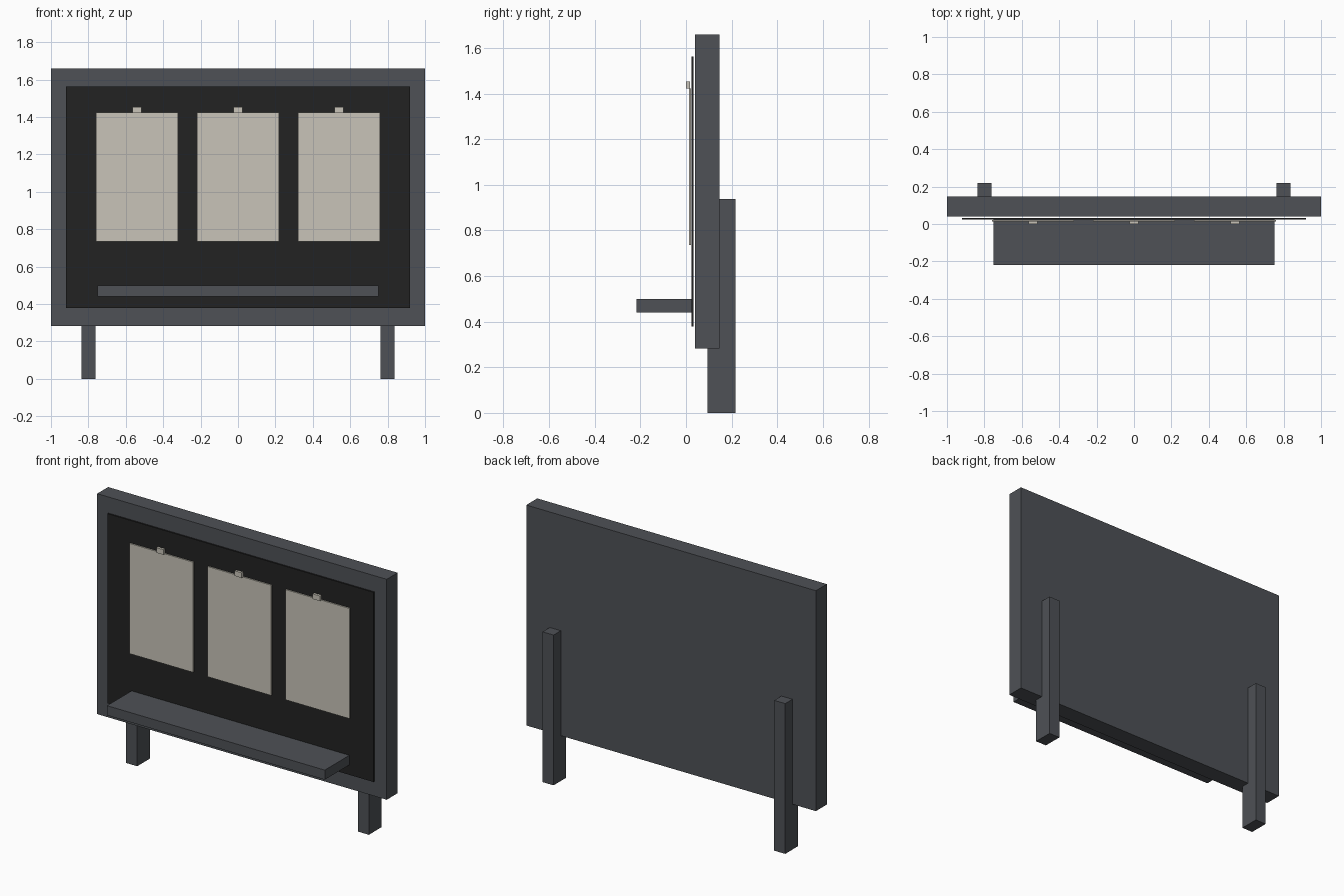
import bpy
import bmesh
from mathutils import Vector

if "Cube" in bpy.data.objects:
    bpy.data.objects.remove(bpy.data.objects["Cube"])


def linear(c):
    c /= 255
    return c / 12.92 if c <= 0.04045 else ((c + 0.055) / 1.055) ** 2.4


def material(name, r, g, b):
    m = bpy.data.materials.new(name)
    m.diffuse_color = (linear(r), linear(g), linear(b), 1)
    m.use_nodes = True
    m.node_tree.nodes["Principled BSDF"].inputs["Base Color"].default_value = m.diffuse_color
    return m


def box(name, x, y, z, mat):
    """Box from (min, max) ranges on each axis."""
    bm = bmesh.new()
    bmesh.ops.create_cube(bm, size=1)
    lo, hi = Vector((x[0], y[0], z[0])), Vector((x[1], y[1], z[1]))
    for v in bm.verts:
        v.co = (lo + hi) / 2 + v.co * (hi - lo)
    me = bpy.data.meshes.new(name)
    bm.to_mesh(me)
    bm.free()
    me.materials.append(mat)
    ob = bpy.data.objects.new(name, me)
    bpy.context.collection.objects.link(ob)
    return ob


slate = material("slate grey", 78, 81, 86)
black = material("board black", 34, 34, 34)
paper = material("paper cream", 200, 196, 184)

# Backing slab and the thin dark board just in front of it
box("backing_frame", (-1, 1), (0.039, 0.147), (0.283, 1.659), slate)
box("board_panel", (-0.919, 0.919), (0.024, 0.033), (0.378, 1.562), black)

# Shelf below the sheets
box("shelf", (-0.752, 0.752), (-0.218, 0.026), (0.44, 0.5), slate)

# Two posts fixed to the back
for side, cx in (("left", -0.8), ("right", 0.8)):
    box(side + "_post", (cx - 0.038, cx + 0.038), (0.094, 0.218), (0, 0.938), slate)

# Three hanging sheets with clips
for i, cx in enumerate((-0.54, 0, 0.54), 1):
    box(f"sheet_{i}", (cx - 0.22, cx + 0.22), (0.013, 0.021), (0.735, 1.423), paper)
    box(f"clip_{i}", (cx - 0.025, cx + 0.025), (0.001, 0.017), (1.421, 1.453), paper)
